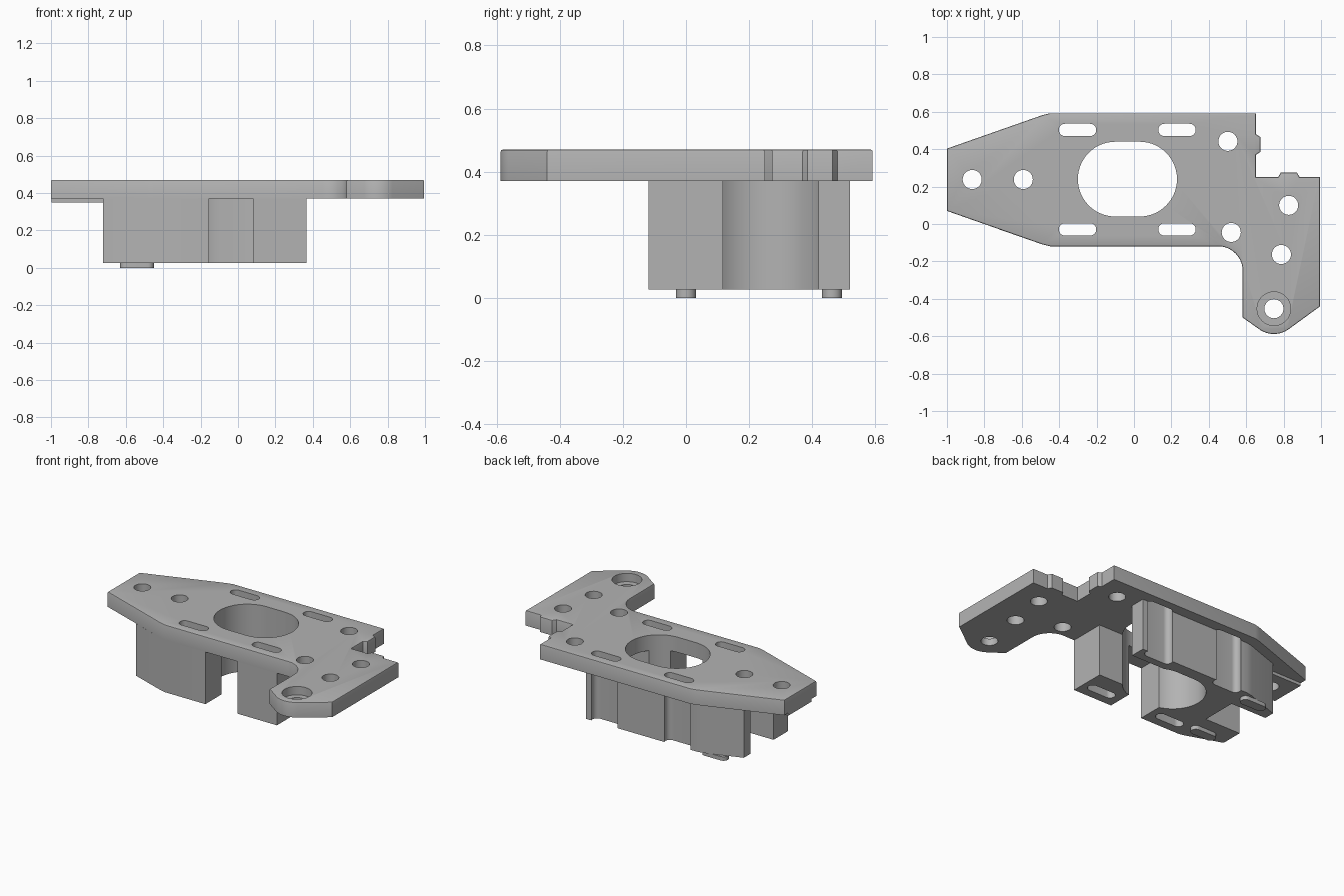
import bpy, bmesh
from math import sin, cos, radians

cube = bpy.data.objects.get("Cube")
if cube:
    bpy.data.objects.remove(cube, do_unlink=True)

grey = bpy.data.materials.new("machined_grey")
grey.use_nodes = True
colour = (0.45, 0.45, 0.45, 1)
grey.diffuse_color = colour
grey.node_tree.nodes["Principled BSDF"].inputs["Base Color"].default_value = colour

PLATE_LOW, PLATE_TOP, BLOCK_LOW = 0.37, 0.47, 0.026


def arc(cx, cy, r, start, end, steps=16):
    angles = [radians(start + (end - start) * i / steps) for i in range(steps + 1)]
    return [(cx + r * cos(a), cy + r * sin(a)) for a in angles]


def circle(cx, cy, r):
    return arc(cx, cy, r, 0, 360, 32)[:-1]


def stadium(x0, x1, cy, r, steps=16):
    return arc(x1 - r, cy, r, -90, 90, steps) + arc(x0 + r, cy, r, 90, 270, steps)


def box(x0, x1, y0, y1):
    return [(x0, y0), (x1, y0), (x1, y1), (x0, y1)]


def prism(name, points, z0, z1, bevel=0):
    """Extrude a counter-clockwise outline, optionally easing its top rim."""
    bm = bmesh.new()
    base = bm.faces.new([bm.verts.new((x, y, z0)) for x, y in points])
    top = bmesh.ops.extrude_face_region(bm, geom=[base], use_keep_orig=True)["geom"]
    bmesh.ops.translate(bm, vec=(0, 0, z1 - z0),
                        verts=[v for v in top if isinstance(v, bmesh.types.BMVert)])
    bmesh.ops.recalc_face_normals(bm, faces=bm.faces)
    if bevel:
        rim = [e for e in bm.edges if all(abs(v.co.z - z1) < 1e-5 for v in e.verts)]
        bmesh.ops.bevel(bm, geom=rim, offset=bevel, segments=2, profile=0.5, affect='EDGES')
    mesh = bpy.data.meshes.new(name)
    bm.to_mesh(mesh)
    bm.free()
    mesh.materials.append(grey)
    obj = bpy.data.objects.new(name, mesh)
    bpy.context.scene.collection.objects.link(obj)
    return obj


def cut(obj, cutters):
    for cutter in cutters:
        mod = obj.modifiers.new("cut_" + cutter.name, 'BOOLEAN')
        mod.operation, mod.solver, mod.object = 'DIFFERENCE', 'EXACT', cutter


# Cutters shared by the plate and the blocks below it
def cutter(name, points, z0=-0.2, z1=0.7):
    obj = prism(name, points, z0, z1)
    obj.hide_render = True
    obj.display_type = 'WIRE'
    obj.hide_set(True)
    return obj


opening = cutter("opening_cutter", stadium(-0.30, 0.23, 0.24, 0.2, 28))
slots = [cutter("slot_cutter", stadium(x, x + 0.2, y, 0.033))
         for x in (-0.402, 0.13) for y in (-0.029, 0.503)]
centre_holes = [cutter("centre_hole_cutter", circle(x, 0.238, 0.051))
                for x in (-0.865, -0.592)]
arm_holes = [cutter("arm_hole_cutter", circle(x, y, 0.051)) for x, y in
             ((0.502, 0.442), (0.52, -0.045), (0.827, 0.1), (0.788, -0.163), (0.748, -0.453))]
counterbore = cutter("counterbore_cutter", circle(0.748, -0.453, 0.09), 0.415)

# Plate with tapered end, side arm, and two small locating tabs
outline = [(-1, 0.07), (-0.49, -0.109)]
outline += [(-0.45, -0.119)] + arc(0.45, -0.25, 0.131, 90, 0)
outline += [(0.581, -0.5)] + arc(0.748, -0.453, 0.135, -122, -55)
outline += [(0.995, -0.44), (0.995, 0.25), (0.885, 0.25), (0.872, 0.275), (0.785, 0.275),
            (0.77, 0.25), (0.652, 0.25), (0.652, 0.37), (0.676, 0.385), (0.676, 0.465),
            (0.652, 0.48), (0.652, 0.592), (-0.45, 0.592), (-0.49, 0.582), (-1, 0.403)]
plate = prism("mounting_plate", outline, PLATE_LOW, PLATE_TOP, 0.007)
cut(plate, [opening, counterbore] + slots + centre_holes + arm_holes)

# Forked block under the tapered end, with a rear wall reaching across
main_outline = [(-0.723, -0.028), (-0.49, -0.109), (-0.45, -0.119), (-0.155, -0.119),
                (-0.155, 0.42), (0.367, 0.42), (0.367, 0.52), (-0.45, 0.52),
                (-0.49, 0.511), (-0.723, 0.43)]
main_block = prism("forked_block", main_outline, BLOCK_LOW, PLATE_LOW)
channel = cutter("channel_cutter", box(-0.9, -0.46, 0.12, 0.36))
cut(main_block, [opening, channel] + slots)

# Separate front post
post = prism("front_post", box(0.08, 0.367, -0.119, 0.118), BLOCK_LOW, PLATE_LOW)
cut(post, [opening] + slots)

# Locating pegs under each prong of the fork
pegs = [prism(side + "_peg", stadium(-0.63, -0.45, y, 0.032), 0, BLOCK_LOW)
        for side, y in (("front", 0.0), ("rear", 0.463))]

# Thin pad beneath the tapered end
pad = prism("end_pad", box(-0.998, -0.46, 0.12, 0.36), 0.35, PLATE_LOW)
cut(pad, centre_holes)

# Smooth the round walls and keep the machined edges sharp
bpy.ops.object.select_all(action='DESELECT')
parts = [plate, main_block, post, pad] + pegs
for part in parts:
    part.select_set(True)
bpy.context.view_layer.objects.active = plate
bpy.ops.object.convert(target='MESH')
bpy.ops.object.shade_smooth_by_angle(angle=radians(25))
